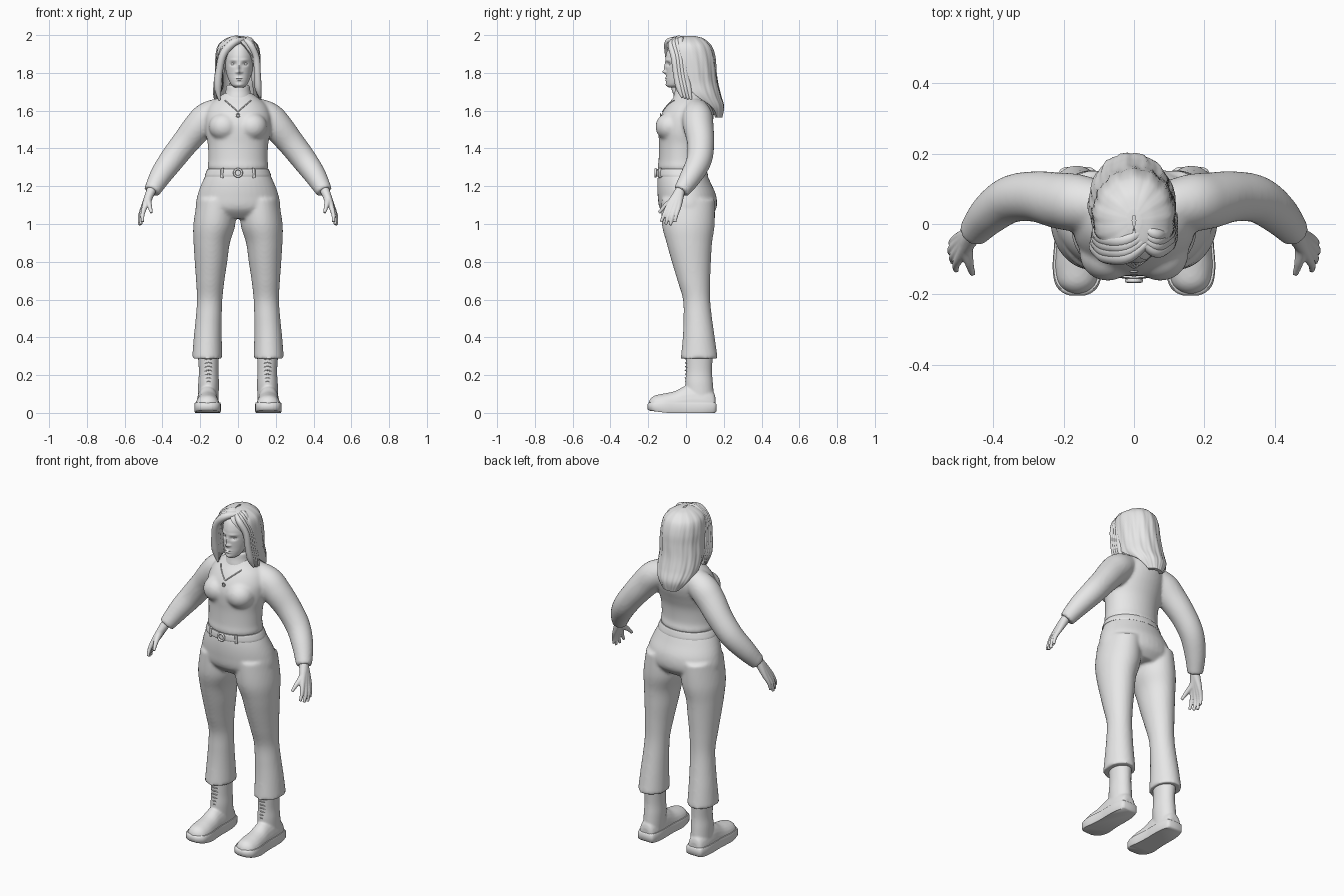
import bpy, bmesh, math
from mathutils import Vector, Quaternion
from mathutils.bvhtree import BVHTree

GREY = bpy.data.materials.new("plain_grey")
GREY.diffuse_color = (0.8, 0.8, 0.8, 1)
SIDES = ((1, "left"), (-1, "right"))


def spline(rows, k=6):
    """Catmull-Rom through rows of numbers."""
    out = []
    for i in range(len(rows) - 1):
        p = [rows[max(i - 1, 0)], rows[i], rows[i + 1], rows[min(i + 2, len(rows) - 1)]]
        for j in range(k):
            t = j / k
            out.append(tuple(b + .5 * t * (c - a + t * (2*a - 5*b + 4*c - d + t * (3*(b - c) + d - a)))
                             for a, b, c, d in zip(*p)))
    return out + [tuple(rows[-1])]


def ovals(rows, s=1, k=6, n=40):
    """Rings from rows of z, centre x, half width, front y, back y."""
    rings = []
    for z, cx, rx, y0, y1 in spline(rows, k):
        a = [2 * math.pi * i / n for i in range(n)]
        rings.append([Vector((s * (cx + rx * math.sin(t)), (y0 + y1) / 2 - (y1 - y0) / 2 * math.cos(t), z))
                      for t in a])
    return rings


def tube(rows, s=1, k=6, n=16):
    """Rings along a path of x, y, z, radius."""
    pts = spline(rows, k)
    pos = [Vector(p[:3]) for p in pts]
    rings, q, last = [], None, None
    for i, p in enumerate(pts):
        t = (pos[min(i + 1, len(pos) - 1)] - pos[max(i - 1, 0)]).normalized()
        q = t.to_track_quat('Z', 'Y') if q is None else last.rotation_difference(t) @ q
        last = t
        ring = [pos[i] + q @ Vector((p[3] * math.cos(a), p[3] * math.sin(a), 0))
                for a in (2 * math.pi * j / n for j in range(n))]
        rings.append([Vector((s * v.x, v.y, v.z)) for v in ring])
    return rings


def ball(x, y, z, rx, ry, rz, n=12):
    rows = []
    for i in range(n + 1):
        a = math.pi * (i / n - .5)
        c = max(math.cos(a), .03)
        rows.append((z + rz * math.sin(a), x, rx * c, y - ry * c, y + ry * c))
    return ovals(rows, k=1, n=24)


def build(name, parts, voxel=0, blend=4, closed=False):
    """Skin every list of rings into one object, optionally fused."""
    bm = bmesh.new()
    for rings in parts:
        vs = [[bm.verts.new(v) for v in r] for r in rings]
        n = len(vs[0])
        pairs = list(zip(vs, vs[1:])) + ([(vs[-1], vs[0])] if closed else [])
        for a, b in pairs:
            for i in range(n):
                bm.faces.new((a[i], a[(i + 1) % n], b[(i + 1) % n], b[i]))
        if not closed:
            bm.faces.new(vs[0])
            bm.faces.new(vs[-1])
    bmesh.ops.recalc_face_normals(bm, faces=bm.faces)
    me = bpy.data.meshes.new(name)
    bm.to_mesh(me)
    bm.free()
    me.materials.append(GREY)
    ob = bpy.data.objects.new(name, me)
    bpy.context.collection.objects.link(ob)
    bpy.context.view_layer.objects.active = ob
    ob.select_set(True)
    bpy.ops.object.shade_smooth_by_angle(angle=math.radians(50))
    ob.select_set(False)
    if voxel:
        m = ob.modifiers.new("fuse", 'REMESH')
        m.mode, m.voxel_size, m.use_smooth_shade = 'VOXEL', voxel, True
        m = ob.modifiers.new("blend", 'SMOOTH')
        m.factor, m.iterations = .5, blend
    return ob


# Trousers: hips and two flared legs fused together
hips = [(1.03, 0, .17, -.09, .12), (1.08, 0, .222, -.138, .16), (1.15, 0, .215, -.15, .16),
        (1.22, 0, .19, -.152, .13), (1.285, 0, .157, -.145, .102)]
leg = [(1.13, .115, .10, -.13, .152), (1.0, .125, .111, -.128, .152), (.9, .139, .096, -.103, .138),
       (.8, .143, .086, -.075, .132), (.7, .147, .075, -.045, .128), (.6, .15, .067, -.016, .128),
       (.5, .155, .069, -.013, .138), (.4, .16, .074, -.017, .152), (.288, .163, .08, -.028, .168)]
build("trousers", [ovals(hips)] + [ovals(leg, s) for s, _ in SIDES], .009)

# Sweater: torso, bust and sleeves fused together
torso = [(1.28, 0, .152, -.142, .10), (1.3, 0, .161, -.15, .104), (1.34, 0, .157, -.145, .096),
         (1.42, 0, .160, -.143, .102), (1.48, 0, .171, -.146, .12), (1.53, 0, .175, -.145, .138),
         (1.58, 0, .172, -.13, .148), (1.63, 0, .15, -.10, .142), (1.67, 0, .105, -.066, .115),
         (1.70, 0, .06, -.05, .07)]
sleeve = [(.09, .05, 1.60, .07), (.16, .06, 1.565, .081), (.21, .066, 1.515, .08), (.28, .078, 1.43, .072),
          (.35, .07, 1.34, .067), (.41, .028, 1.255, .058), (.457, -.026, 1.172, .043)]
sweater = build("sweater", [ovals(torso)] + [tube(sleeve, s, n=28) for s, _ in SIDES]
                + [ball(s * .075, -.085, 1.515, .08, .077, .075) for s, _ in SIDES], .009, 6)
build("collar", [ovals([(1.65, 0, .092, -.07, .095), (1.675, 0, .074, -.066, .08), (1.70, 0, .066, -.06, .07),
                        (1.727, 0, .062, -.056, .066), (1.735, 0, .055, -.05, .06)])])
build("neck", [ovals([(1.69, 0, .05, -.045, .06), (1.74, .002, .046, -.045, .06), (1.80, .005, .048, -.05, .07)])])

# Belt with round buckle and loops
build("belt", [ovals([(1.253, 0, .172, -.152, .114), (1.256, 0, .176, -.157, .117),
                      (1.288, 0, .163, -.155, .108), (1.291, 0, .158, -.15, .104)], k=3)])


def circle(x, y, z, r, thick, n=24):
    a = [2 * math.pi * i / n for i in range(n)]
    return [[Vector((x + (r + thick * math.cos(b)) * math.cos(t), y + thick * math.sin(b),
                     z + (r + thick * math.cos(b)) * math.sin(t)))
             for b in (math.pi * j / 4 for j in range(8))] for t in a]


build("belt_buckle", [circle(0, -.161, 1.271, .02, .006)], closed=True)
build("belt_loops", [tube([(s * .085, -.136, 1.245, .008), (s * .083, -.138, 1.296, .008)], k=1, n=8)
                     for s, _ in SIDES])

# Necklace resting on the sweater
bpy.context.view_layer.update()
surface = BVHTree.FromObject(sweater, bpy.context.evaluated_depsgraph_get())


def on_sweater(x, z):
    hit = surface.ray_cast(Vector((x, -1, z)), Vector((0, 1, 0)))[0]
    return (x, (hit.y if hit else -.12) - .002, z)


chain = [on_sweater(.07 * u, 1.595 + .06 * abs(u)) + (.003,) for u in (i / 6 for i in range(-6, 7))]
build("necklace_chain", [tube(chain, k=2, n=6)])
px, py, pz = on_sweater(0, 1.575)
build("necklace_pendant", [circle(0, py - .002, pz, .009, .003, 16)], closed=True)

# Hands: five fingers fused at the wrist
fingers = [
    [(.458, -.030, 1.18, .026), (.476, -.065, 1.13, .021), (.468, -.11, 1.095, .013), (.458, -.143, 1.06, .008)],
    [(.458, -.030, 1.18, .026), (.490, -.088, 1.10, .016), (.505, -.115, 1.05, .011), (.505, -.132, 1.01, .008)],
    [(.458, -.030, 1.18, .026), (.495, -.072, 1.095, .016), (.514, -.094, 1.04, .011), (.514, -.108, .997, .008)],
    [(.458, -.030, 1.18, .026), (.497, -.054, 1.095, .016), (.519, -.072, 1.04, .011), (.520, -.083, .993, .008)],
    [(.458, -.030, 1.18, .026), (.495, -.037, 1.10, .015), (.516, -.05, 1.05, .010), (.519, -.058, 1.01, .007)]]
for s, side in SIDES:
    build(side + "_hand", [tube(f, s) for f in fingers], .004, 2)

# Boots: shaft, foot, sole and laces.  Foot rows are y, half width, top z
foot = [(.156, .03, .08), (.145, .045, .11), (.10, .056, .14), (.04, .058, .15), (-.01, .057, .14),
        (-.06, .060, .115), (-.12, .064, .102), (-.165, .057, .092), (-.188, .038, .075), (-.198, .015, .055)]
shaft = [(.06, .158, .054, .0, .15), (.15, .156, .055, -.004, .143), (.22, .155, .052, .0, .138),
         (.31, .157, .056, .0, .142)]
for s, side in SIDES:
    upper = [[Vector((s * (.161 + w * math.cos(a)), y,
                      .03 + (top - .03) * max(math.sin(a), 0) ** .8 + .01 * min(math.sin(a), 0)))
              for a in (math.pi * i / 12 for i in range(24))] for y, w, top in spline(foot, 4)]
    build(side + "_boot", [upper, ovals(shaft, s)], .006, 3)
    edge = spline(foot, 4)
    outline = [(w + .006, y) for y, w, _ in edge] + [(-w - .006, y) for y, w, _ in reversed(edge)]
    sole = [[Vector((s * (.161 + x * f), -.02 + (y + .02) * f * 1.03, z + (.012 * max(0, -y - .1) / .1 if z < .02 else 0)))
             for x, y in outline] for z, f in ((0, .95), (.008, 1), (.046, 1), (.054, .96))]
    build(side + "_boot_sole", [sole])
    laces = []
    for i in range(7):
        z = .16 + .02 * i
        laces.append(tube([(.135, .009, z, .003), (.156, -.004, z + .006, .003), (.177, .009, z, .003)], s, 2, 6))
    build(side + "_boot_laces", laces)

# Head with sculpted face: bumps are x, z, push, x spread, z spread
head = ovals([(1.722, .006, .022, -.09, -.035), (1.735, .006, .04, -.102, -.01), (1.76, .006, .054, -.106, .03),
              (1.79, .006, .065, -.106, .07), (1.82, .006, .072, -.107, .095), (1.86, .006, .076, -.109, .11),
              (1.90, .006, .076, -.105, .12), (1.94, .006, .064, -.088, .11), (1.972, .006, .035, -.045, .07)],
             k=8, n=96)
bumps = [(0, 1.805, -.018, .009, .009), (0, 1.828, -.010, .007, .02), (.031, 1.847, .013, .015, .010),
         (-.031, 1.847, .013, .015, .010), (0, 1.771, -.006, .017, .004), (0, 1.761, -.006, .014, .004),
         (0, 1.7665, .004, .019, .002), (.03, 1.868, -.004, .02, .006), (-.03, 1.868, -.004, .02, .006),
         (.014, 1.803, -.006, .006, .006), (-.014, 1.803, -.006, .006, .006), (0, 1.735, -.005, .018, .010)]
for ring in head:
    for v in ring:
        if v.y < -.03:
            v.y += sum(d * math.exp(-((v.x - .006 - x) / sx) ** 2 - ((v.z - z) / sz) ** 2)
                       for x, z, d, sx, sz in bumps)
build("head", [head])
build("eyes", [ball(.006 + s * .031, -.0775, 1.846, .014, .0125, .010) for s, _ in SIDES])

# Hair: crescent shell open at the face; rows are z, centre x, half width, front y, back y, opening, thickness
shell = [(1.996, .0, .02, -.02, .04, .15, .015), (1.985, .0, .058, -.068, .085, .15, .03),
         (1.96, .0, .094, -.098, .12, .2, .03), (1.93, 0, .111, -.108, .14, .42, .03),
         (1.88, 0, .118, -.107, .154, .75, .034), (1.82, 0, .119, -.095, .16, .98, .036),
         (1.75, -.005, .122, -.085, .168, 1.15, .036), (1.68, -.006, .122, -.05, .185, 1.45, .034),
         (1.62, -.01, .10, .02, .202, 1.85, .034), (1.565, -.012, .06, .08, .192, 2.1, .02)]
rings, m = [], 72
for z, cx, rx, y0, y1, gap, th in spline(shell, 6):
    outer, inner = [], []
    for i in range(m + 1):
        t = gap + (2 * math.pi - 2 * gap) * i / m
        wave = 1 + .016 * math.sin(13 * t + 9 * z) + .009 * math.sin(29 * t - 14 * z)
        for out, r in ((outer, wave), (inner, 0)):
            a, b = rx * r if r else rx - th, (y1 - y0) / 2 * r if r else (y1 - y0) / 2 - th
            out.append(Vector((cx + max(a, .003) * math.sin(t), (y0 + y1) / 2 - max(b, .003) * math.cos(t), z)))
    rings.append(outer + inner[::-1])
build("hair", [rings])

# Loose locks swept from the parting to both sides
locks = []
for i in range(4):
    d = i * .016
    locks.append(tube([(.035, -.055 + d, 1.975, .012), (-.02, -.092 + d, 1.962 + d * .3, .02),
                       (-.075, -.092 + d, 1.905 + d * .5, .021), (-.098, -.078 + d, 1.82, .02),
                       (-.107 + d * .2, -.06 + d, 1.73, .021), (-.098 - d * .3, -.05 + d, 1.655 + d * .4, .005)]))
    locks.append(tube([(.03, -.06 + d, 1.975, .012), (.065, -.078 + d, 1.948 + d * .4, .018),
                       (.096, -.062 + d, 1.88, .018), (.103, -.05 + d, 1.79, .018),
                       (.107, -.035 + d, 1.72, .018), (.118, -.02 + d, 1.67 - d * .3, .005)]))
build("hair_locks", locks)
